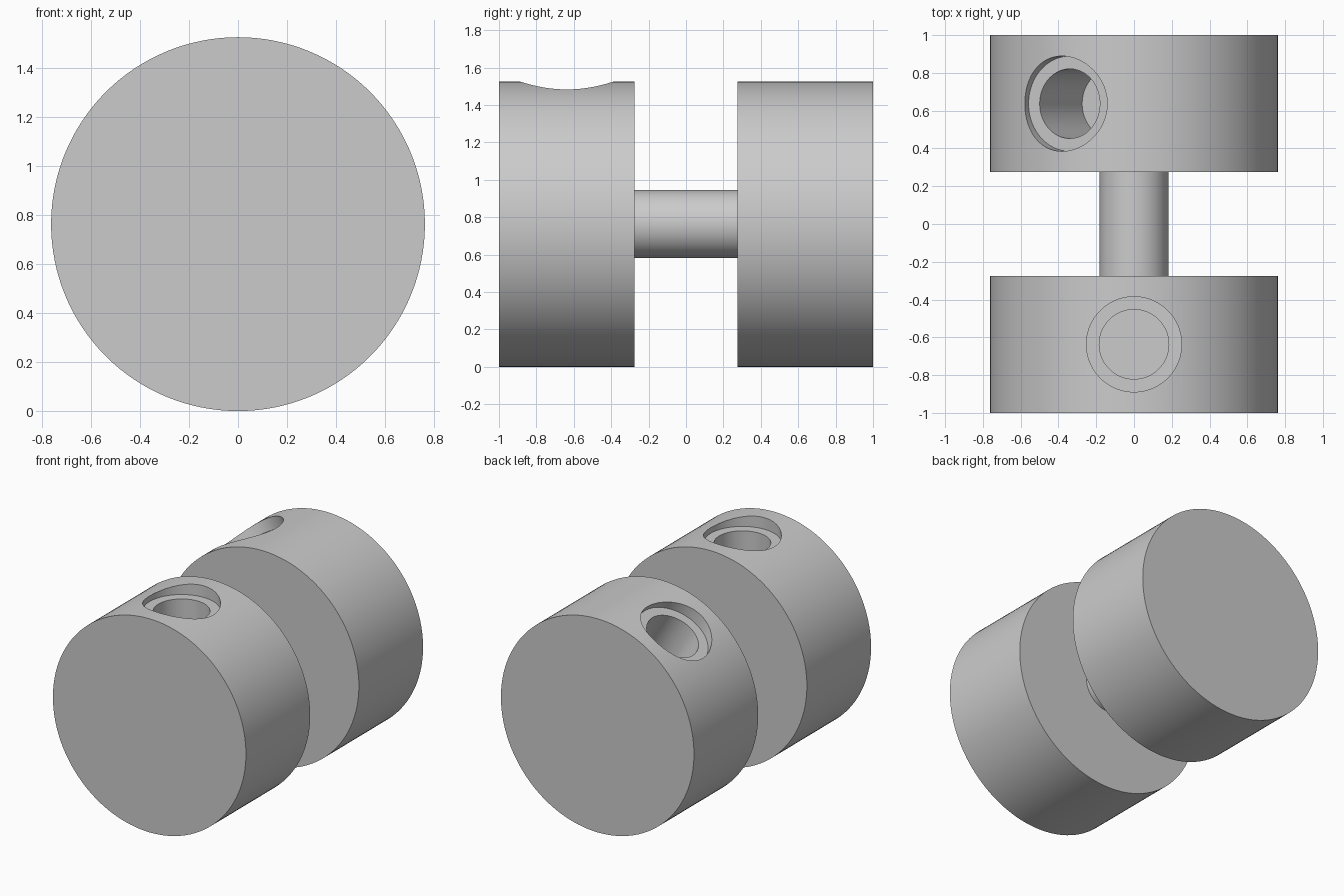
import bpy, math
from mathutils import Matrix, Vector

if "Cube" in bpy.data.objects:
    bpy.data.objects.remove(bpy.data.objects["Cube"])

R = 0.763            # drum radius, also height of the shared axis
GREY = bpy.data.materials.new("plain grey")
GREY.diffuse_color = (0.6, 0.6, 0.6, 1)
GREY.use_nodes = True
GREY.node_tree.nodes["Principled BSDF"].inputs["Base Color"].default_value = GREY.diffuse_color


def cylinder(name, radius, start, end, segments=128):
    """Cylinder running from point start to point end."""
    start, end = Vector(start), Vector(end)
    axis = end - start
    bpy.ops.mesh.primitive_cylinder_add(vertices=segments, radius=radius, depth=axis.length)
    obj = bpy.context.object
    obj.name = name
    turn = Vector((0, 0, 1)).rotation_difference(axis).to_matrix().to_4x4()
    obj.data.transform(Matrix.Translation((start + end) / 2) @ turn)
    obj.data.materials.append(GREY)
    return obj


def smooth(obj):
    bpy.ops.object.select_all(action='DESELECT')
    obj.select_set(True)
    bpy.context.view_layer.objects.active = obj
    bpy.ops.object.shade_smooth_by_angle(angle=math.radians(30))


def bore(drum, y, tilt, radius, floor):
    """Cut a blind radial bore whose flat floor lies at a distance from the axis."""
    centre = Vector((0, y, R))
    out = Vector((-math.sin(tilt), 0, math.cos(tilt)))
    cutter = cylinder("bore_cutter", radius, centre + out * floor, centre + out * 1.0, 96)
    cutter.hide_render = True
    mod = drum.modifiers.new("bore", 'BOOLEAN')
    mod.operation = 'DIFFERENCE'
    mod.solver = 'EXACT'
    mod.object = cutter
    bpy.context.view_layer.objects.active = drum
    bpy.ops.object.modifier_apply(modifier=mod.name)
    bpy.data.objects.remove(cutter)


# Two drums, each with a counterbored blind hole; the rear one is tilted to the left
for name, side, tilt in (("front_drum", -1, 0), ("rear_drum", 1, math.radians(30))):
    drum = cylinder(name, R, (0, side * 0.275, R), (0, side, R))
    bore(drum, side * 0.637, tilt, 0.252, 0.68)
    bore(drum, side * 0.637, tilt, 0.184, 0.23)
    smooth(drum)

# Shaft joining the drums
smooth(cylinder("shaft", 0.182, (0, -0.275, R), (0, 0.275, R)))
